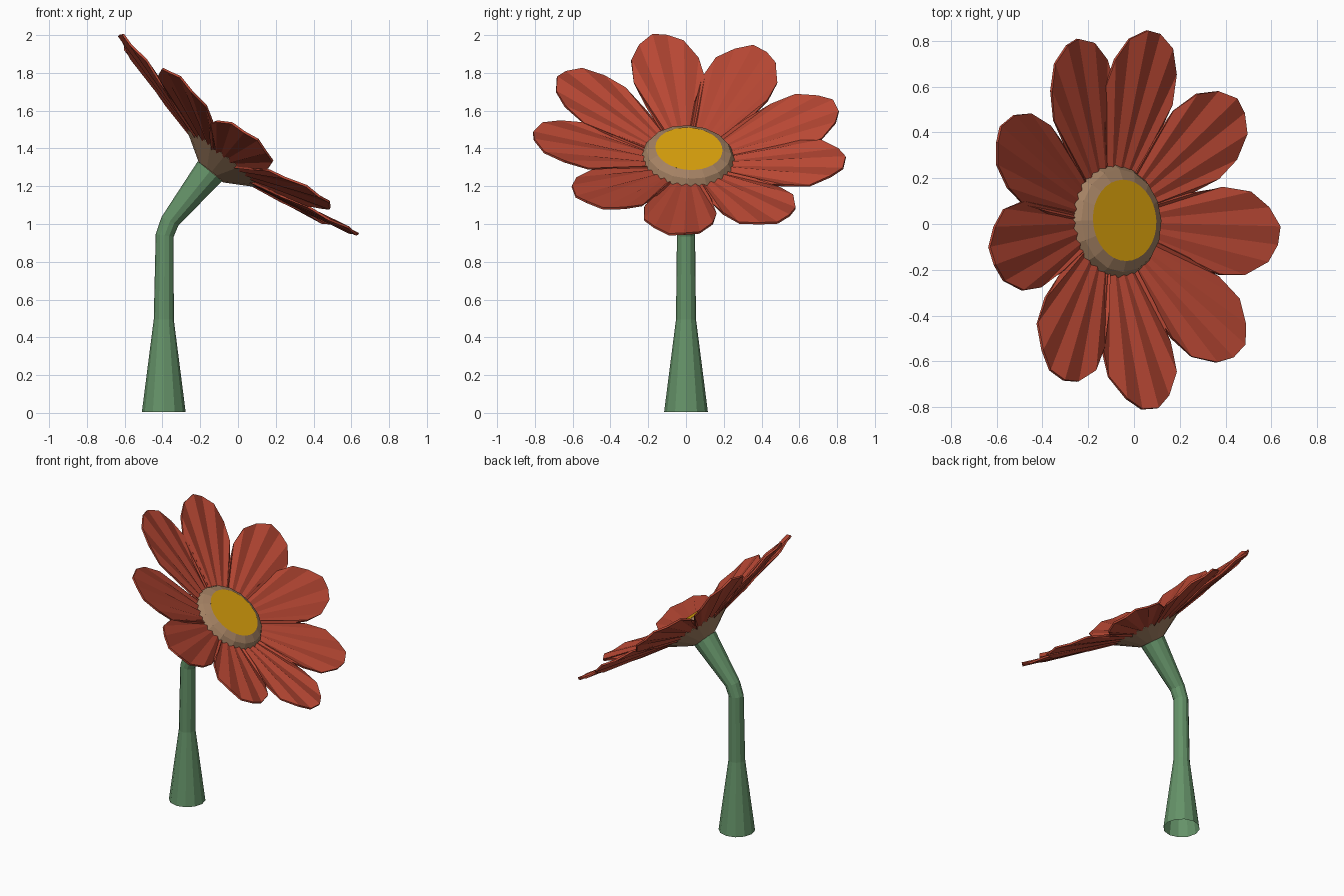
import bpy, bmesh, math
from mathutils import Matrix, Vector

if "Cube" in bpy.data.objects:
    bpy.data.objects.remove(bpy.data.objects["Cube"])


def material(name, rgb):
    m = bpy.data.materials.new(name)
    m.diffuse_color = (*rgb, 1)
    m.use_nodes = True
    m.node_tree.nodes["Principled BSDF"].inputs["Base Color"].default_value = m.diffuse_color
    return m


RED = material("petal red", (0.48, 0.064, 0.034))
GREEN = material("stem green", (0.13, 0.29, 0.14))
BROWN = material("hub tan", (0.37, 0.22, 0.125))
GOLD = material("centre gold", (0.72, 0.365, 0.004))

# Flower head frame: local z is the direction the flower faces
HEAD = (Matrix.Translation((-0.08, 0.012, 1.35)) @ Matrix.Rotation(math.radians(39), 4, 'Y')
        @ Matrix.Rotation(math.radians(-3.5), 4, 'X'))


def finish(name, bm, mat, matrix=Matrix()):
    bmesh.ops.recalc_face_normals(bm, faces=bm.faces)
    mesh = bpy.data.meshes.new(name)
    bm.to_mesh(mesh)
    bm.free()
    mesh.materials.append(mat)
    ob = bpy.data.objects.new(name, mesh)
    mesh.transform(matrix)
    bpy.context.collection.objects.link(ob)
    return ob


def loft(name, rings, sides, mat, matrix=Matrix()):
    """Skin circles given as (centre, tilt about y in degrees, radius)."""
    bm = bmesh.new()
    prev = None
    for centre, tilt, r in rings:
        rot = Matrix.Rotation(math.radians(tilt), 3, 'Y')
        ring = [bm.verts.new(Vector(centre) + rot @ Vector(
            (r * math.cos(2 * math.pi * i / sides), r * math.sin(2 * math.pi * i / sides), 0)))
            for i in range(sides)]
        if prev:
            for i in range(sides):
                k = (i + 1) % sides
                bm.faces.new((prev[i], prev[k], ring[k], ring[i]))
        prev = ring
    return finish(name, bm, mat, matrix)


# Stem: flared open foot, thin shaft, bent neck
loft("stem", [((-0.393, 0, 0.004), 0, 0.116), ((-0.393, 0, 0.495), 0, 0.053),
              ((-0.388, 0, 0.94), 8, 0.048), ((-0.36, 0, 1.015), 26, 0.05),
              ((-0.148, 0.006, 1.28), 39, 0.083)], 12, GREEN)

# Hub: bowl behind the petals and raised collar in front
loft("hub", [((0, 0, -0.10), 0, 0.083), ((0, 0, 0), 0, 0.25),
             ((0, 0, 0.04), 0, 0.225), ((0, 0, 0.062), 0, 0.178)], 16, BROWN, HEAD)

# Flower centre: flat gold disc closing the collar
bm = bmesh.new()
bmesh.ops.create_circle(bm, cap_ends=True, segments=32, radius=0.178)
finish("flower_centre", bm, GOLD, HEAD @ Matrix.Translation((0, 0, 0.0625)))

# Petals: overlapping pleated fans from a narrow root to a rounded outline
half = [(0.38, 0.152), (0.54, 0.192), (0.67, 0.182), (0.77, 0.12), (0.82, 0.04)]
outline = half + [(r, -h) for r, h in reversed(half)]


def petal(index, angle, length, rise):
    bm = bmesh.new()
    prev = None
    for j, (r, h) in enumerate(outline):
        s = 1 - 2 * j / (len(outline) - 1)
        fold = 0.006 * (-1) ** j
        r = 0.2 + (r - 0.2) * length
        root = bm.verts.new((0.2, 0.088 * s, -0.005 + fold + 0.03 * 0.088 * s))
        tip = bm.verts.new((r, h, (r - 0.22) * rise + fold + 0.03 * h))
        if prev:
            bm.faces.new((prev[0], prev[1], tip, root))
        prev = (root, tip)
    ob = finish(f"petal_{index}", bm, RED, HEAD @ Matrix.Rotation(math.radians(angle), 4, 'Z'))
    thick = ob.modifiers.new("thickness", 'SOLIDIFY')
    thick.thickness = 0.012
    thick.offset = 0


for i, (a, k, rise) in enumerate([
        (154, 1.04, 0.24), (112.5, 1.03, 0.23), (80, 1.02, 0.22),
        (38.5, 0.97, 0.21), (-5, 0.985, 0.22), (-46, 0.97, 0.23),
        (-87, 1.015, 0.22), (-125, 1.02, 0.23), (-169, 1.04, 0.25)]):
    petal(i + 1, a, k, rise)
